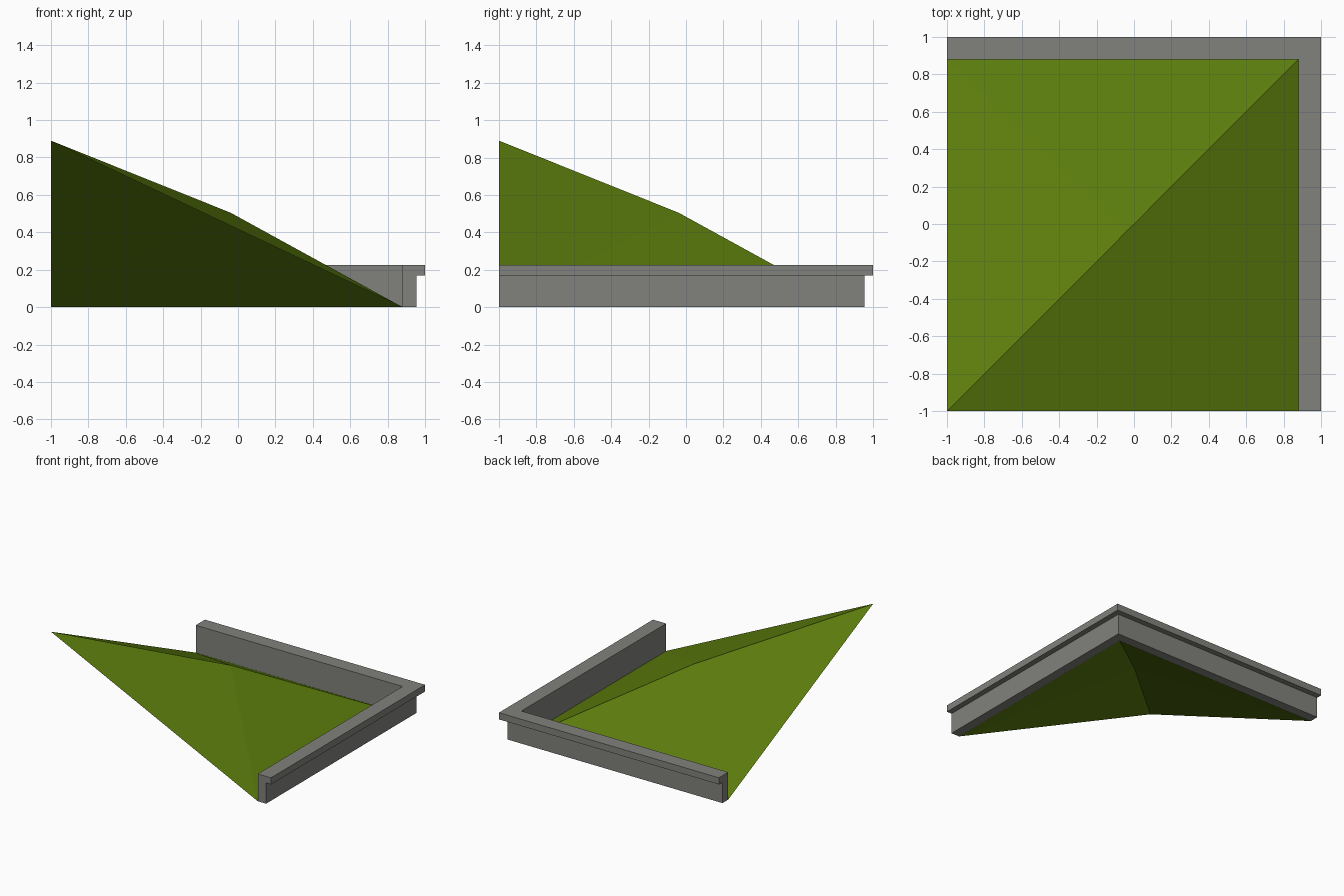
import bpy, bmesh

if "Cube" in bpy.data.objects:
    bpy.data.objects.remove(bpy.data.objects["Cube"])


def material(name, rgb):
    m = bpy.data.materials.new(name)
    m.diffuse_color = (*rgb, 1)
    m.use_nodes = True
    m.node_tree.nodes["Principled BSDF"].inputs["Base Color"].default_value = m.diffuse_color
    return m


def finish(bm, name, mat):
    me = bpy.data.meshes.new(name)
    bm.to_mesh(me)
    bm.free()
    me.materials.append(mat)
    ob = bpy.data.objects.new(name, me)
    bpy.context.collection.objects.link(ob)
    return ob


stone = material("grey stone", (0.22, 0.22, 0.205))
grass = material("grass green", (0.105, 0.2, 0.004))

INNER = 0.88

# Kerb wall with overhanging lip: profile (offset, height) swept round a mitred corner
profile = [(INNER, 0), (0.955, 0), (0.955, 0.17), (1, 0.17), (1, 0.225), (INNER, 0.225)]
bm = bmesh.new()
stations = [[bm.verts.new(p) for p in ring] for ring in (
    [(d, -1, z) for d, z in profile],
    [(d, d, z) for d, z in profile],
    [(-1, d, z) for d, z in profile])]
n = len(profile)
for a, b in zip(stations, stations[1:]):
    for i in range(n):
        j = (i + 1) % n
        bm.faces.new((a[i], a[j], b[j], b[i]))
bm.faces.new(stations[0])
bm.faces.new(stations[-1])
bmesh.ops.recalc_face_normals(bm, faces=bm.faces)
finish(bm, "kerb_wall", stone)

# Open grass slope: bent diagonal ridge falling to the foot of each wall
bm = bmesh.new()
peak, bend, corner, right, left = [bm.verts.new(p) for p in (
    (-1, -1, 0.89), (-0.04, -0.04, 0.505), (INNER, INNER, 0),
    (INNER, -1, 0), (-1, INNER, 0))]
for tri in ((peak, right, bend), (bend, right, corner),
            (peak, bend, left), (bend, corner, left)):
    bm.faces.new(tri)
finish(bm, "grass_slope", grass)
